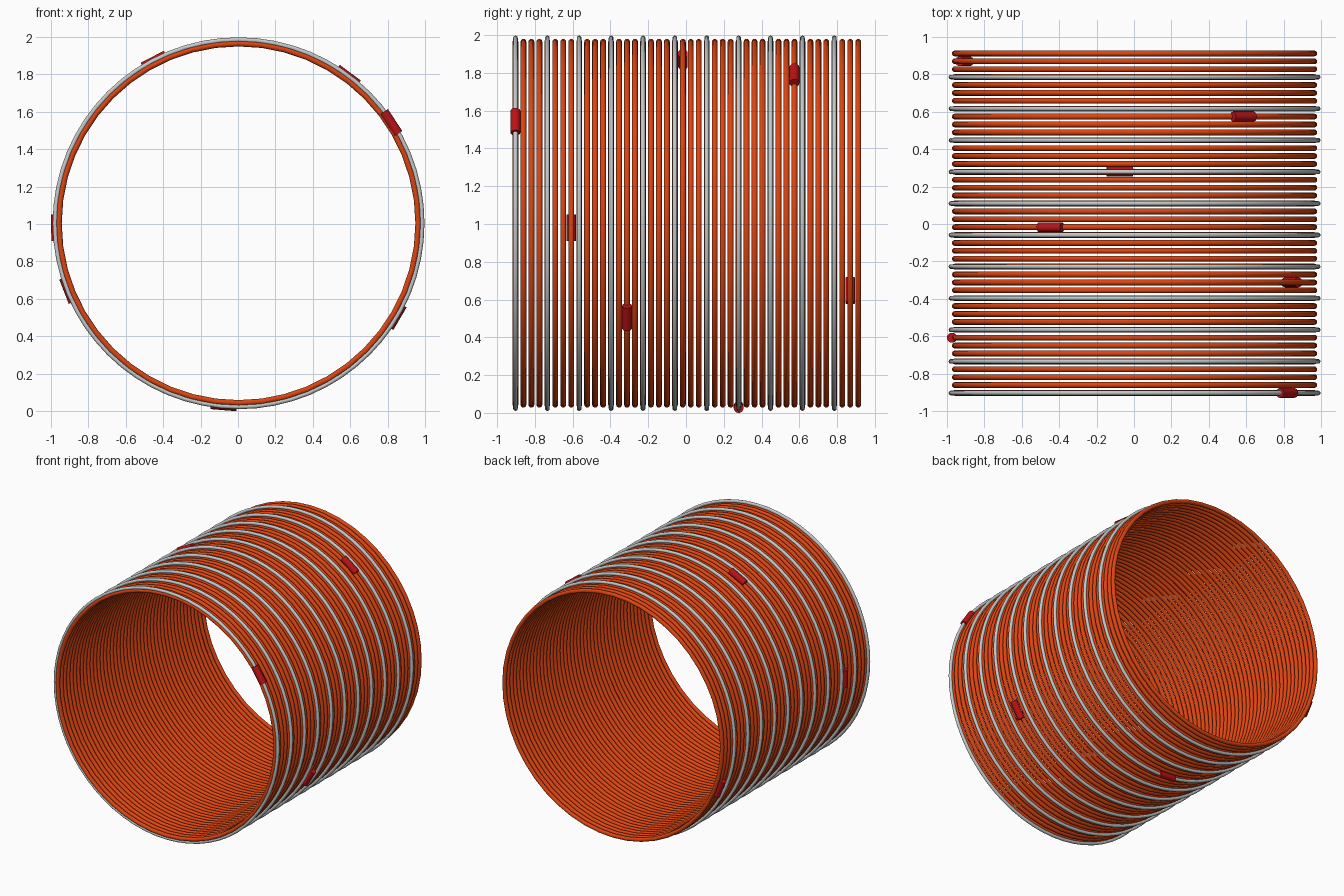
import bpy
import math

if "Cube" in bpy.data.objects:
    bpy.data.objects.remove(bpy.data.objects["Cube"])

CX, CZ = 0.003, 1.004      # axis of the drum, running along y
Y0, PITCH = -0.903, 0.0422  # first ring and ring spacing


def material(name, rgb):
    m = bpy.data.materials.new(name)
    m.diffuse_color = (*rgb, 1)
    m.use_nodes = True
    m.node_tree.nodes["Principled BSDF"].inputs["Base Color"].default_value = m.diffuse_color
    return m


orange = material("orange", (0.72, 0.06, 0.006))
steel = material("light grey", (0.55, 0.59, 0.59))
red = material("red", (0.50, 0.006, 0.008))


def ring_row(name, major, minor, count, step, segments, mat):
    """A row of equal rings along +y, starting at Y0."""
    bpy.ops.mesh.primitive_torus_add(
        major_radius=major, minor_radius=minor,
        major_segments=segments, minor_segments=12,
        location=(CX, Y0, CZ), rotation=(math.pi / 2, 0, 0))
    ob = bpy.context.object
    ob.name = name
    ob.data.materials.append(mat)
    bpy.ops.object.shade_smooth()
    arr = ob.modifiers.new("row", 'ARRAY')
    arr.count = count
    arr.use_relative_offset = False
    arr.use_constant_offset = True
    arr.constant_offset_displace = (0, 0, -step)
    return ob


# Tightly spaced inner hoops and the thinner wires on every fourth one
ring_row("inner_hoops", 0.9605, 0.0155, 44, PITCH, 48, orange)
ring_row("outer_wires", 0.981, 0.0125, 11, 4 * PITCH, 64, steel)

# Joint sleeves on every seventh hoop, each turned further round the drum
for i in range(7):
    a = math.radians(33.4 + 148 * i)
    bpy.ops.mesh.primitive_cylinder_add(
        vertices=20, radius=0.026, depth=0.14,
        location=(CX + 0.976 * math.cos(a), Y0 + 7 * PITCH * i,
                  CZ + 0.976 * math.sin(a)),
        rotation=(0, -a, 0))
    sleeve = bpy.context.object
    sleeve.name = f"joint_sleeve_{i + 1}"
    sleeve.data.materials.append(red)
    bpy.ops.object.shade_smooth_by_angle(angle=math.radians(40))
